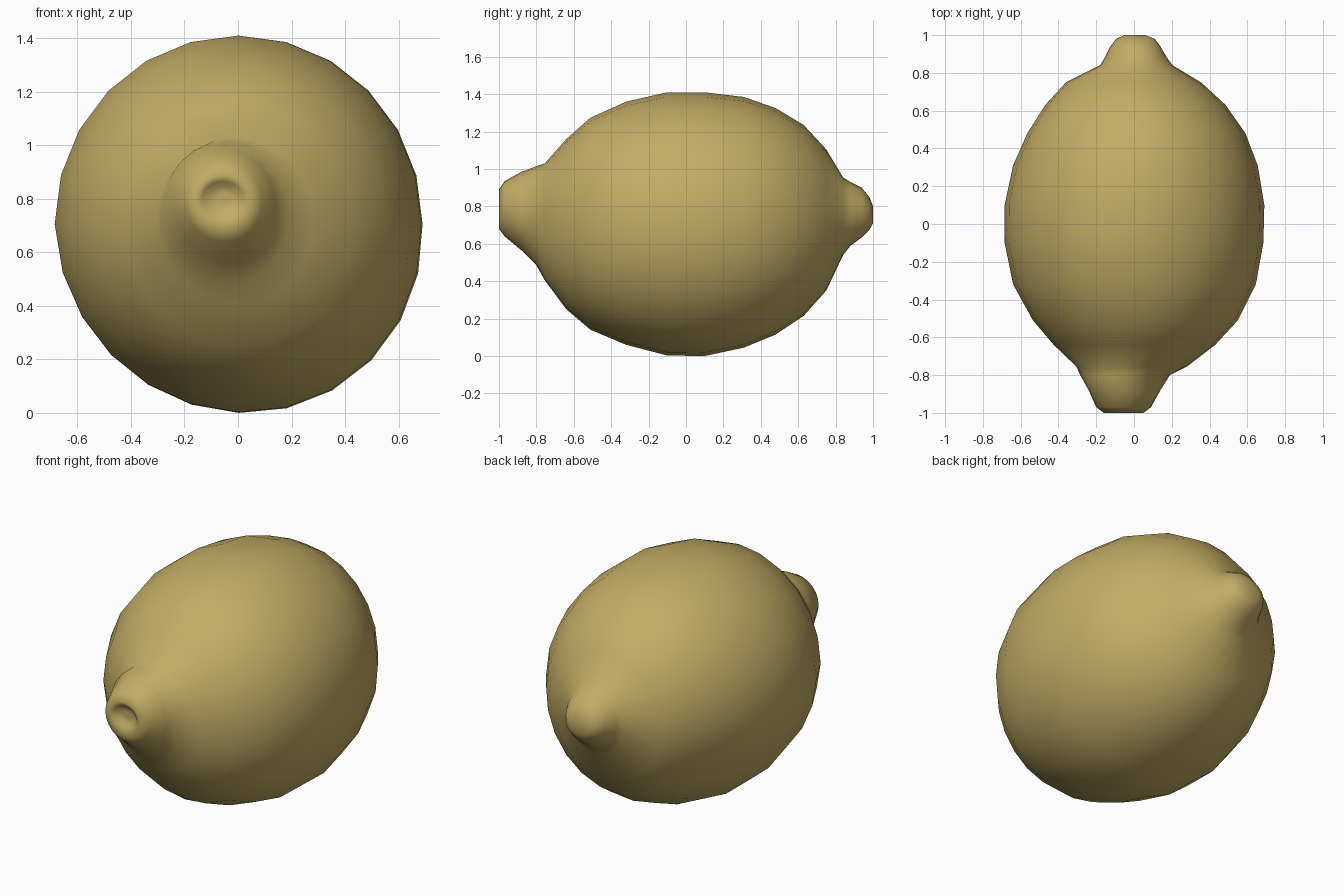
import bpy, bmesh, math

SIDES = 24
# Profile rings along the length: y, bottom z, top z, left x, right x
RINGS = [
    (-0.965, 0.785, 0.82, -0.07, -0.035),  # dimple floor
    (-0.965, 0.755, 0.845, -0.105, -0.005),
    (-0.99, 0.735, 0.865, -0.135, 0.02),   # stem rim
    (-1.0, 0.68, 0.89, -0.16, 0.05),
    (-0.97, 0.64, 0.935, -0.20, 0.09),
    (-0.88, 0.565, 0.985, -0.24, 0.14),
    (-0.80, 0.485, 1.015, -0.285, 0.19),
    (-0.755, 0.405, 1.03, -0.305, 0.28),
    (-0.64, 0.25, 1.16, -0.425, 0.43),
    (-0.51, 0.14, 1.275, -0.535, 0.55),
    (-0.32, 0.06, 1.36, -0.64, 0.645),
    (-0.10, 0.003, 1.41, -0.685, 0.685),
    (0.10, 0.0, 1.41, -0.685, 0.69),
    (0.31, 0.045, 1.385, -0.64, 0.655),
    (0.48, 0.115, 1.325, -0.565, 0.59),
    (0.63, 0.215, 1.235, -0.47, 0.485),
    (0.75, 0.35, 1.105, -0.36, 0.355),
    (0.84, 0.54, 0.955, -0.18, 0.205),
    (0.88, 0.59, 0.93, -0.155, 0.175),
    (0.94, 0.635, 0.90, -0.125, 0.14),
    (0.98, 0.675, 0.85, -0.095, 0.11),
    (1.0, 0.71, 0.80, -0.05, 0.06),
]


def ring_point(ring, i):
    """Point on an ellipse, a little fuller at lower right than lower left."""
    y, z0, z1, x0, x1 = ring
    a = 2 * math.pi * i / SIDES
    s, c = math.sin(a), math.cos(a)
    k = 1 - 0.02 * math.sin(2 * a) if c < 0 else 1
    return ((x0 + x1) / 2 + k * s * (x1 - x0) / 2, y,
            (z0 + z1) / 2 + k * c * (z1 - z0) / 2)


# Lemon: loft the rings into one skin
bm = bmesh.new()
loops = [[bm.verts.new(ring_point(r, i)) for i in range(SIDES)] for r in RINGS]
for a, b in zip(loops, loops[1:]):
    for i in range(SIDES):
        j = (i + 1) % SIDES
        bm.faces.new((a[i], a[j], b[j], b[i]))
bm.faces.new(loops[0])
bm.faces.new(loops[-1])
bmesh.ops.recalc_face_normals(bm, faces=bm.faces)
for f in bm.faces:
    f.smooth = True
mesh = bpy.data.meshes.new("lemon")
bm.to_mesh(mesh)
bm.free()
lemon = bpy.data.objects.new("lemon", mesh)
bpy.context.collection.objects.link(lemon)

# Peel colour
peel = bpy.data.materials.new("lemon peel")
peel.diffuse_color = (0.54, 0.41, 0.13, 1)
mesh.materials.append(peel)
